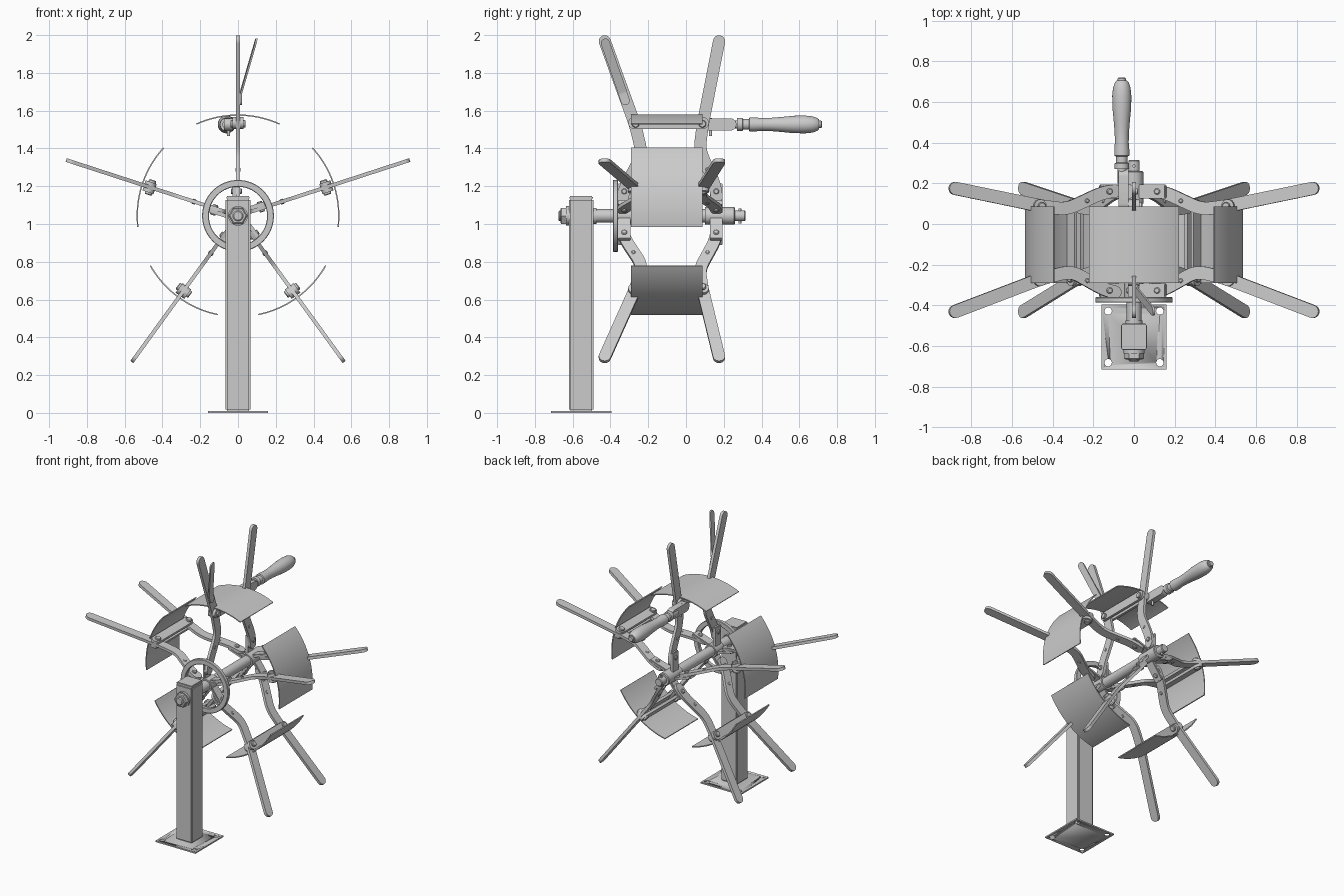
import bpy, bmesh, math
from mathutils import Matrix, Vector

if "Cube" in bpy.data.objects:
    bpy.data.objects.remove(bpy.data.objects["Cube"])

HUB_Z = 1.043
HUB = Matrix.Translation((0, 0, HUB_Z))


def finish(name, bm, matrix=Matrix.Identity(4)):
    bmesh.ops.recalc_face_normals(bm, faces=bm.faces)
    me = bpy.data.meshes.new(name)
    bm.to_mesh(me)
    bm.free()
    me.transform(matrix)
    me.shade_smooth()
    me.set_sharp_from_angle(angle=math.radians(32))
    ob = bpy.data.objects.new(name, me)
    bpy.context.collection.objects.link(ob)
    return ob


def box(name, x, y, z, matrix=Matrix.Identity(4), bevel=0.0):
    bm = bmesh.new()
    bmesh.ops.create_cube(bm, size=1)
    for v in bm.verts:
        for i, (a, b) in enumerate((x, y, z)):
            v.co[i] = a if v.co[i] < 0 else b
    if bevel:
        bmesh.ops.bevel(bm, geom=bm.edges[:], offset=bevel, segments=2, affect='EDGES')
    return finish(name, bm, matrix)


def lathe(name, profile, matrix=HUB, n=32, closed=False):
    """Turn (y, radius) points about the y axis."""
    bm = bmesh.new()
    rings = [[bm.verts.new((r * math.cos(2 * math.pi * k / n), y, r * math.sin(2 * math.pi * k / n)))
              for k in range(n)] for y, r in profile]
    pairs = list(zip(rings, rings[1:]))
    if closed:
        pairs.append((rings[-1], rings[0]))
    else:
        bm.faces.new(rings[0])
        bm.faces.new(rings[-1])
    for a, b in pairs:
        for k in range(n):
            bm.faces.new((a[k], a[(k + 1) % n], b[(k + 1) % n], b[k]))
    return finish(name, bm, matrix)


def bolt(name, r, y, t0, t1, rad, matrix):
    """Round bolt lying along the local z axis."""
    m = matrix @ Matrix.Translation((r, y, 0)) @ Matrix.Rotation(math.pi / 2, 4, 'X')
    e = 0.004
    lathe(name, [(t0, rad - e), (t0 + e, rad), (t1 - e, rad), (t1, rad - e)], m, 16)


def rounded_path(points, fillet):
    pts = [Vector(p) for p in points]
    out = [pts[0]]
    for a, b, c in zip(pts, pts[1:], pts[2:]):
        p = b + (a - b).normalized() * fillet
        q = b + (c - b).normalized() * fillet
        out += [p * (1 - s) ** 2 + b * 2 * s * (1 - s) + q * s * s for s in (0, .2, .4, .6, .8, 1)]
    return out + [pts[-1]]


def strap(name, points, half, t0, t1, matrix, fillet=0.05, shift=lambda r: 0):
    """Flat bar with round ends following a path in the local x-y plane."""
    path = rounded_path(points, fillet)
    d0 = (path[1] - path[0]).normalized()
    d1 = (path[-1] - path[-2]).normalized()
    angles = [math.radians(a) for a in (86, 70, 52, 35, 17)]
    secs = [(path[0] - d0 * half * math.sin(a), d0, half * math.cos(a)) for a in angles]
    for i, p in enumerate(path):
        d = path[min(i + 1, len(path) - 1)] - path[max(i - 1, 0)]
        secs.append((p, d.normalized(), half))
    secs += [(path[-1] + d1 * half * math.sin(a), d1, half * math.cos(a)) for a in reversed(angles)]
    bm = bmesh.new()
    rows = []
    for p, d, h in secs:
        n = Vector((-d.y, d.x)) * h
        s = shift(p.x)
        rows.append([bm.verts.new((q.x, q.y, t + s)) for q, t in
                     ((p + n, t0), (p - n, t0), (p - n, t1), (p + n, t1))])
    for a, b in zip(rows, rows[1:]):
        for k in range(4):
            bm.faces.new((a[k], a[(k + 1) % 4], b[(k + 1) % 4], b[k]))
    bm.faces.new(rows[0])
    bm.faces.new(rows[-1])
    return finish(name, bm, matrix)


def arc_pad(name, radius, half_angle, y0, y1, thick, matrix, n=24):
    bm = bmesh.new()
    rows = []
    for k in range(n + 1):
        a = half_angle * (2 * k / n - 1)
        rows.append([bm.verts.new((r * math.cos(a), y, r * math.sin(a))) for r, y in
                     ((radius, y0), (radius, y1), (radius - thick, y1), (radius - thick, y0))])
    for a, b in zip(rows, rows[1:]):
        for k in range(4):
            bm.faces.new((a[k], a[(k + 1) % 4], b[(k + 1) % 4], b[k]))
    bm.faces.new(rows[0])
    bm.faces.new(rows[-1])
    return finish(name, bm, matrix)


# Stand: drilled base plate, post and cap
plate = box("base_plate", (-.16, .16), (-.715, -.395), (0, .01))
for sx in (-1, 1):
    for sy in (-1, 1):
        m = Matrix.Translation((sx * .127, -.555 + sy * .127, 0)) @ Matrix.Rotation(math.pi / 2, 4, 'X')
        cutter = lathe("hole_cutter", [(-.05, .018), (.05, .018)], m, 20)
        cutter.hide_render = True
        cutter.hide_set(True)
        mod = plate.modifiers.new("hole", 'BOOLEAN')
        mod.operation = 'DIFFERENCE'
        mod.object = cutter
box("post", (-.065, .065), (-.62, -.49), (.01, 1.135), bevel=.008)
box("post_cap", (-.062, .062), (-.617, -.493), (1.13, 1.147), bevel=.004)

# Axle with nut, washer and collars
lathe("axle", [(-.675, .022), (-.67, .028), (-.5, .028), (-.5, .036), (.1, .036), (.1, .046),
               (.255, .046), (.26, .042), (.26, .028), (.31, .028), (.315, .024)])
lathe("axle_nut", [(-.665, .042), (-.66, .049), (-.635, .049)], n=6)
lathe("axle_washer", [(-.636, .052), (-.618, .052)])
lathe("axle_collar", [(-.492, .042), (-.475, .042)])
lathe("front_hub", [(-.37, .046), (-.28, .046)])
lathe("axle_end_pin", [(-.04, .008), (.04, .008)],
      Matrix.Translation((0, .285, HUB_Z)) @ Matrix.Rotation(math.pi / 2, 4, 'X'), 12)

# Ring that ties the front arms together
lathe("hub_ring", [(-.387, .157), (-.387, .187), (-.384, .19), (-.363, .19), (-.36, .187),
                   (-.36, .157), (-.363, .154), (-.384, .154)], n=64, closed=True)

FRONT = [(.10, -.335), (.15, -.325), (.325, -.232), (.475, -.267), (.924, -.43)]
BACK = [(.10, .162), (.16, .156), (.35, .072), (.475, .087), (.924, .175)]

# Five spokes: a pair of bent arms, hub tabs, cross plates and a curved pad each
for i in range(5):
    spoke = HUB @ Matrix.Rotation(-math.radians(90 + 72 * i), 4, 'Y')
    for side, path, tab_y in (("front", FRONT, -.327), ("back", BACK, .16)):
        strap(f"{side}_arm_{i}", path, .032, -.01, .01, spoke)
        box(f"{side}_hub_tab_{i}", (.03, .172), (tab_y - .034, tab_y + .034), (.01, .03), spoke, .004)
        bolt(f"{side}_hub_bolt_{i}", .13, tab_y, -.02, .038, .015, spoke)
        bolt(f"{side}_arm_pin_{i}", .245, (path[1][1] + path[2][1]) / 2, -.014, .014, .011, spoke)
        bolt(f"{side}_plate_bolt_{i}", .487, path[3][1], -.041, .041, .02, spoke)
    for s in (-1, 1):
        t = sorted((s * .01, s * .028))
        strap(f"cross_plate_{i}", [(.492, -.275), (.492, .09)], .031, t[0], t[1], spoke)
    arc_pad(f"pad_{i}", .537, math.radians(24.4), -.29, .087, .007, spoke)

# Leaning clip beside the top front arm
TOP = HUB @ Matrix.Rotation(-math.pi / 2, 4, 'Y')
strap("clip", [(.61, -.322), (.66, -.338), (.915, -.427)], .024, -.02, -.01, TOP, .015,
      lambda r: -max(0, r - .65) * .29)

# Crank handle beside the top pad
GRIP = Matrix.Translation((-.06, 0, 1.527))
strap("handle_tab", [(.484, .1), (.484, .235)], .032, .028, .075, TOP)
lathe("handle_shaft", [(.2, .022), (.27, .022), (.27, .035), (.298, .035), (.302, .028), (.335, .028)], GRIP)
lathe("handle_grip", [(.333, .03), (.336, .037), (.365, .037), (.40, .034), (.45, .035), (.51, .04),
                      (.57, .046), (.63, .047), (.67, .043), (.695, .034), (.705, .026),
                      (.705, .02), (.715, .02), (.72, .016)], GRIP, 40)
lathe("handle_pin", [(-.045, .008), (.05, .008)],
      Matrix.Translation((-.05, .13, 1.51)) @ Matrix.Rotation(math.pi / 2, 4, 'X'), 12)
